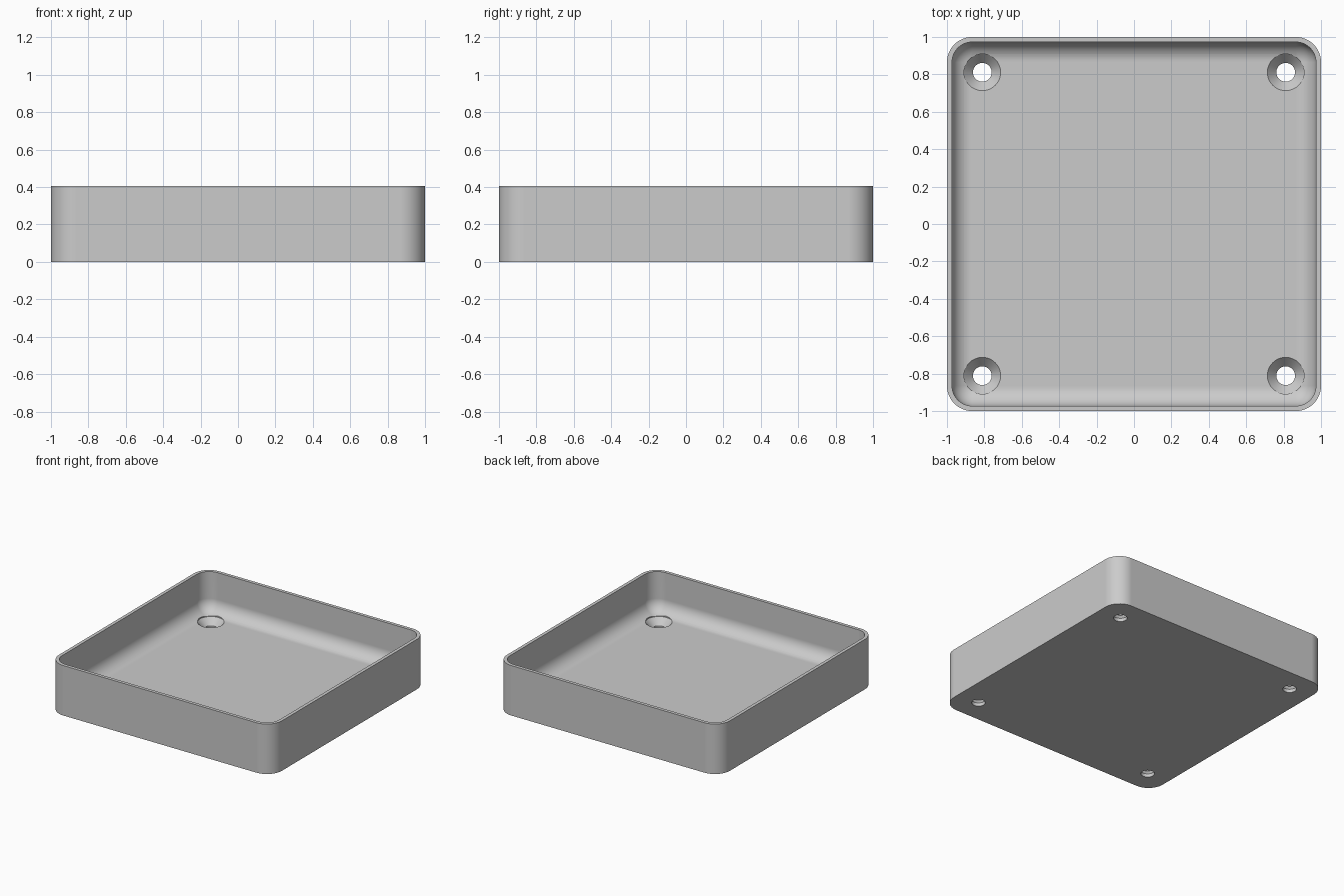
import bpy, bmesh
from math import sin, cos, pi, radians

cube = bpy.data.objects.get("Cube")
if cube:
    bpy.data.objects.remove(cube, do_unlink=True)

HEIGHT, WALL, FLOOR = 0.405, 0.027, 0.081
CORNER, FILLET = 0.135, 0.106
HOLE_POS, HOLE_R, SINK_R = 0.811, 0.05, 0.098

grey = bpy.data.materials.new("light grey")
grey.use_nodes = True
grey.diffuse_color = (0.6, 0.6, 0.6, 1)
grey.node_tree.nodes["Principled BSDF"].inputs["Base Color"].default_value = (0.6, 0.6, 0.6, 1)


def rounded_square(inset, z, segments=12):
    """Outline of the tray, moved inwards by inset."""
    radius, centre = CORNER - inset, 1 - CORNER
    points = []
    for quarter in range(4):
        middle = pi / 4 + quarter * pi / 2
        cx = centre if cos(middle) > 0 else -centre
        cy = centre if sin(middle) > 0 else -centre
        for i in range(segments + 1):
            a = quarter * pi / 2 + i / segments * pi / 2
            points.append((cx + radius * cos(a), cy + radius * sin(a), z))
    return points


def circle(x, y, radius, z, segments=48):
    return [(x + radius * cos(2 * pi * i / segments),
             y + radius * sin(2 * pi * i / segments), z) for i in range(segments)]


def loft(bm, outlines):
    """Skin consecutive outlines and cap both ends."""
    rings = [[bm.verts.new(p) for p in outline] for outline in outlines]
    for low, high in zip(rings, rings[1:]):
        for i in range(len(low)):
            j = (i + 1) % len(low)
            bm.faces.new((low[i], low[j], high[j], high[i]))
    bm.faces.new(rings[0][::-1])
    bm.faces.new(rings[-1])


def make_object(name, bm):
    bmesh.ops.recalc_face_normals(bm, faces=bm.faces[:])
    mesh = bpy.data.meshes.new(name)
    bm.to_mesh(mesh)
    bm.free()
    mesh.materials.append(grey)
    obj = bpy.data.objects.new(name, mesh)
    bpy.context.collection.objects.link(obj)
    return obj


# Tray: outer wall, flat rim, inner wall, fillet down to the floor
outlines = [rounded_square(0, 0), rounded_square(0, HEIGHT), rounded_square(WALL, HEIGHT)]
STEPS = 12
for i in range(STEPS + 1):
    a = i / STEPS * pi / 2
    outlines.append(rounded_square(WALL + FILLET * (1 - cos(a)),
                                   FLOOR + FILLET * (1 - sin(a))))
bm = bmesh.new()
loft(bm, outlines)
tray = make_object("tray", bm)

# Countersunk screw holes in the four corners
bm = bmesh.new()
for x in (-HOLE_POS, HOLE_POS):
    for y in (-HOLE_POS, HOLE_POS):
        loft(bm, [circle(x, y, HOLE_R, -0.05), circle(x, y, HOLE_R, FLOOR / 3),
                  circle(x, y, SINK_R, FLOOR - 0.001), circle(x, y, SINK_R, FLOOR + 0.1)])
cutter = make_object("screw_hole_cutter", bm)
cutter.hide_render = True

bpy.context.view_layer.objects.active = tray
tray.select_set(True)
cut = tray.modifiers.new("screw holes", "BOOLEAN")
cut.operation = "DIFFERENCE"
cut.solver = "EXACT"
cut.object = cutter
bpy.ops.object.modifier_apply(modifier=cut.name)
bpy.data.objects.remove(cutter, do_unlink=True)

# Smooth curves with crisp edges and flat floor
bpy.ops.object.shade_smooth_by_angle(angle=radians(30))
normals = tray.modifiers.new("flat floor shading", "WEIGHTED_NORMAL")
normals.keep_sharp = True
